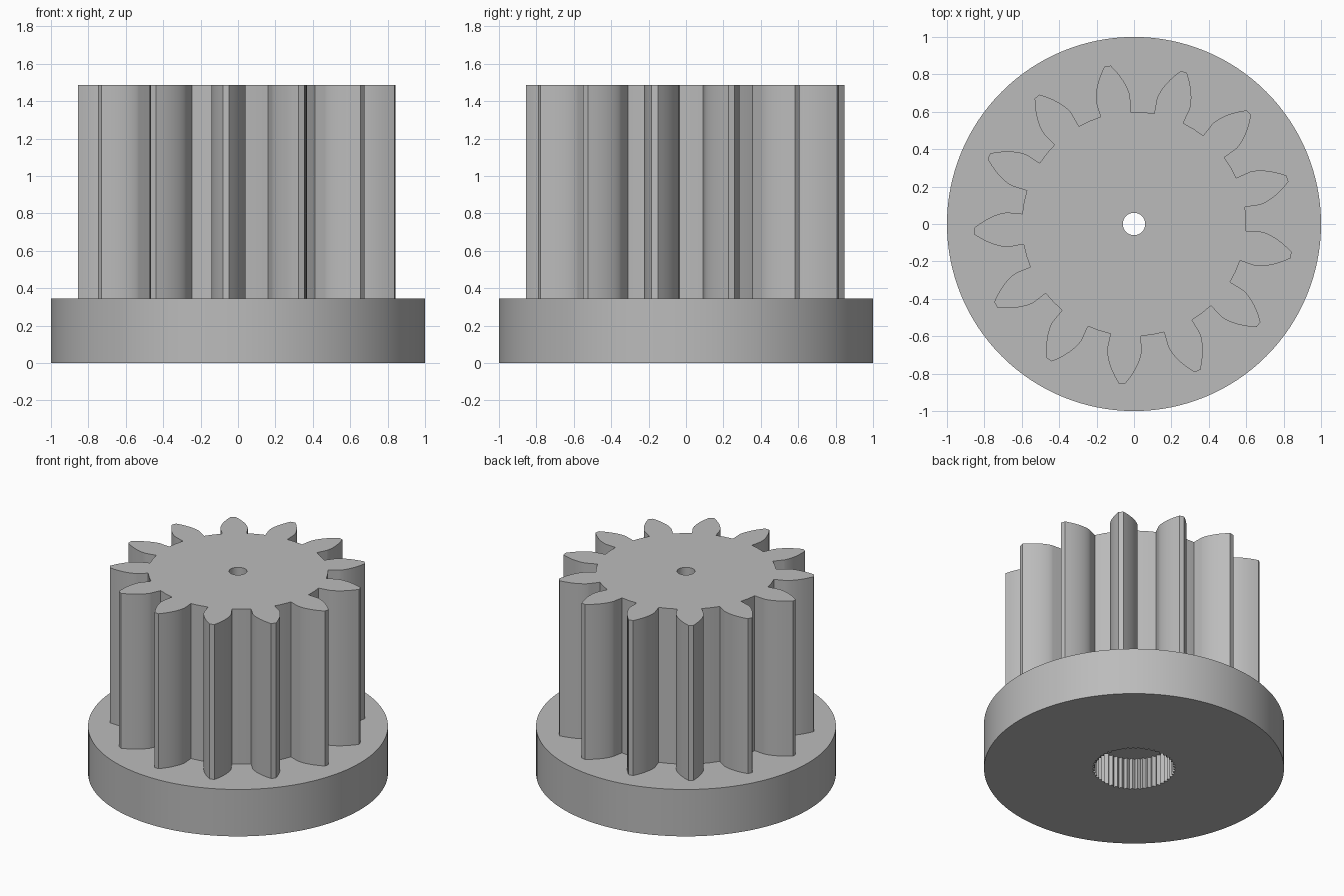
import bpy
import bmesh
from math import pi, cos, sin, tan, acos, radians, sqrt

TEETH = 13
ROOT_R, BASE_R, TIP_R = 0.60, 0.676, 0.856
FLANGE_TOP, GEAR_TOP = 0.345, 1.485
BORE_DEPTH = 0.23

if "Cube" in bpy.data.objects:
    bpy.data.objects.remove(bpy.data.objects["Cube"], do_unlink=True)

grey = bpy.data.materials.new("plain_grey")
grey.use_nodes = True
colour = (0.5, 0.5, 0.5, 1)
grey.diffuse_color = colour
grey.node_tree.nodes["Principled BSDF"].inputs["Base Color"].default_value = colour


def polar(r, a):
    return (r * cos(a), r * sin(a))


def circle(r, n):
    return [polar(r, 2 * pi * i / n) for i in range(n)]


def prism(name, outline, z0, z1):
    """Extrude a closed outline from z0 to z1."""
    bm = bmesh.new()
    face = bm.faces.new([bm.verts.new((x, y, z0)) for x, y in outline])
    ext = bmesh.ops.extrude_face_region(bm, geom=[face])["geom"]
    top = [v for v in ext if isinstance(v, bmesh.types.BMVert)]
    bmesh.ops.translate(bm, verts=top, vec=(0, 0, z1 - z0))
    bmesh.ops.recalc_face_normals(bm, faces=bm.faces)
    mesh = bpy.data.meshes.new(name)
    bm.to_mesh(mesh)
    bm.free()
    mesh.materials.append(grey)
    obj = bpy.data.objects.new(name, mesh)
    bpy.context.collection.objects.link(obj)
    return obj


def combine(target, other, operation):
    """Apply a boolean and remove the helper solid."""
    mod = target.modifiers.new(operation, "BOOLEAN")
    mod.operation, mod.object, mod.solver = operation, other, "EXACT"
    bpy.context.view_layer.objects.active = target
    bpy.ops.object.modifier_apply(modifier=mod.name)
    bpy.data.objects.remove(other, do_unlink=True)


def gear_outline():
    """Involute teeth with radial feet and narrow flat tips."""
    half = radians(7.8)
    steps = 10
    flank = [(ROOT_R, half)]
    for i in range(steps + 1):
        # even steps along the involute roll angle
        roll = sqrt((TIP_R / BASE_R) ** 2 - 1) * i / steps
        r = BASE_R * sqrt(1 + roll * roll)
        alpha = acos(BASE_R / r)
        flank.append((r, half - (tan(alpha) - alpha)))
    points = []
    for k in range(TEETH):
        mid = radians(182.6) + 2 * pi * k / TEETH
        points += [polar(r, mid - a) for r, a in flank]
        points += [polar(r, mid + a) for r, a in reversed(flank)]
        # middle of the root land
        points.append(polar(ROOT_R, mid + pi / TEETH))
    return points


# Flange and toothed barrel as one solid
pinion = prism("pinion_with_flange", circle(1.0, 128), 0, FLANGE_TOP)
combine(pinion, prism("teeth", gear_outline(), FLANGE_TOP - 0.05, GEAR_TOP), "UNION")

# Splined socket underneath
splines = 48
socket = [polar(0.28 if i % 2 else 0.262, pi * i / splines) for i in range(2 * splines)]
combine(pinion, prism("socket", socket, -0.1, BORE_DEPTH), "DIFFERENCE")

# Narrow screw hole through the axis
combine(pinion, prism("screw_hole", circle(0.06, 40), 0.1, GEAR_TOP + 0.1), "DIFFERENCE")

bpy.ops.object.select_all(action="DESELECT")
pinion.select_set(True)
bpy.context.view_layer.objects.active = pinion
bpy.ops.object.shade_smooth_by_angle(angle=radians(25))
